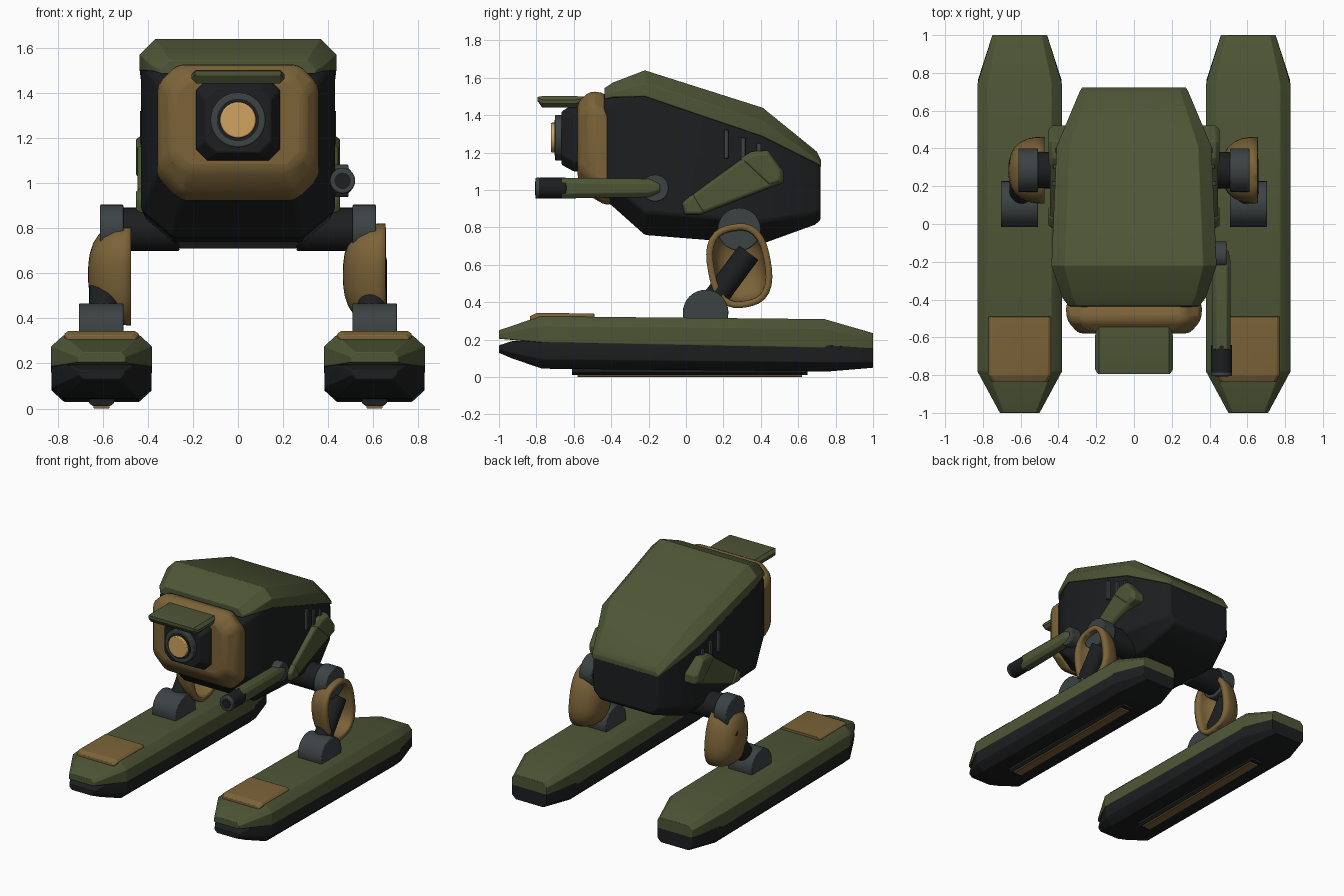
import bpy, bmesh
from math import radians
from mathutils import Vector, Matrix

if "Cube" in bpy.data.objects:
    bpy.data.objects.remove(bpy.data.objects["Cube"])


def material(name, rgb):
    m = bpy.data.materials.new(name)
    m.diffuse_color = (*rgb, 1)
    m.use_nodes = True
    m.node_tree.nodes["Principled BSDF"].inputs["Base Color"].default_value = m.diffuse_color
    return m


GREEN = material("olive", (0.075, 0.092, 0.036))
TAN = material("tan", (0.20, 0.125, 0.04))
DARK = material("charcoal", (0.012, 0.013, 0.014))
STEEL = material("steel", (0.045, 0.055, 0.057))
AMBER = material("amber", (0.62, 0.37, 0.11))


def finish(name, bm, mat, bevel=0):
    bmesh.ops.recalc_face_normals(bm, faces=bm.faces)
    me = bpy.data.meshes.new(name)
    bm.to_mesh(me)
    bm.free()
    me.materials.append(mat)
    ob = bpy.data.objects.new(name, me)
    bpy.context.collection.objects.link(ob)
    if bevel:
        b = ob.modifiers.new("bevel", "BEVEL")
        b.width, b.segments, b.limit_method = bevel, 2, "ANGLE"
        b.angle_limit = radians(25)
    return ob


def loft(name, sections, mat, bevel=0):
    """Skin matching loops of points and cap both ends."""
    bm = bmesh.new()
    loops = [[bm.verts.new(p) for p in s] for s in sections]
    n = len(loops[0])
    for a, b in zip(loops, loops[1:]):
        for i in range(n):
            j = (i + 1) % n
            bm.faces.new((a[i], a[j], b[j], b[i]))
    bm.faces.new(loops[0])
    bm.faces.new(loops[-1])
    return finish(name, bm, mat, bevel)


def octo(y, w, z0, z1, bottom, top, cx=0):
    """Chamfered rectangle across x at depth y; chamfers are (dx, dz)."""
    (bx, bz), (tx, tz) = bottom, top
    half = [(w - bx, z0), (w, z0 + bz), (w, z1 - tz), (w - tx, z1)]
    return [(cx + x, y, z) for x, z in half] + [(cx - x, y, z) for x, z in half[::-1]]


def cyl(name, p0, p1, r, mat, bevel=0.006):
    p0, p1 = Vector(p0), Vector(p1)
    d = p1 - p0
    bm = bmesh.new()
    rot = d.to_track_quat("Z", "Y").to_matrix().to_4x4()
    bmesh.ops.create_cone(bm, cap_ends=True, segments=32, radius1=r, radius2=r, depth=d.length,
                          matrix=Matrix.Translation((p0 + p1) / 2) @ rot)
    return finish(name, bm, mat, bevel)


def side_plate(name, s, pts, layers, mat, bevel=0):
    """Outline in (y, z) stacked along x; layers are (x, scale)."""
    cy = sum(p[0] for p in pts) / len(pts)
    cz = sum(p[1] for p in pts) / len(pts)
    return loft(name, [[(s * x, cy + (y - cy) * k, cz + (z - cz) * k) for y, z in pts]
                       for x, k in layers], mat, bevel)


# Hull
loft("hull", [
    octo(-0.45, 0.33, 0.95, 1.50, (0.11, 0.10), (0.08, 0.08)),
    octo(-0.40, 0.37, 0.92, 1.54, (0.12, 0.11), (0.07, 0.08)),
    octo(-0.22, 0.43, 0.76, 1.61, (0.14, 0.12), (0.08, 0.08)),
    octo(0.40, 0.405, 0.71, 1.42, (0.14, 0.12), (0.08, 0.08)),
    octo(0.69, 0.285, 0.815, 1.185, (0.06, 0.06), (0.04, 0.04)),
    octo(0.72, 0.265, 0.84, 1.15, (0.05, 0.05), (0.03, 0.03))], DARK, 0.012)

# Upper shell: (y, half width, lower edge, top)
loft("upper_shell", [octo(y, w, a, b, (0.005, 0.005), (0.07 * k, 0.07 * k)) for y, w, a, b, k in (
    (-0.435, 0.345, 1.485, 1.545, 0.6), (-0.39, 0.38, 1.495, 1.575, 0.8),
    (-0.22, 0.437, 1.50, 1.64, 1), (0.41, 0.41, 1.285, 1.44, 1),
    (0.70, 0.288, 1.14, 1.205, 0.6), (0.722, 0.275, 1.125, 1.16, 0.3))], GREEN, 0.018)

# Face frame, camera and visor
c = (0.10, 0.10)
loft("face_frame", [
    octo(-0.40, 0.35, 0.915, 1.49, c, c), octo(-0.45, 0.36, 0.93, 1.52, c, c),
    octo(-0.51, 0.355, 0.965, 1.53, c, (0.08, 0.08)),
    octo(-0.58, 0.295, 1.06, 1.47, (0.07, 0.07), (0.07, 0.07))], TAN, 0.025)
c = (0.05, 0.05)
loft("camera_housing", [octo(-0.56, 0.187, 1.10, 1.46, c, c), octo(-0.60, 0.187, 1.10, 1.46, c, c),
                        octo(-0.665, 0.145, 1.135, 1.42, c, c)], DARK, 0.006)
cyl("camera_ring", (0, -0.64, 1.28), (0, -0.70, 1.28), 0.122, STEEL)
cyl("camera_recess", (0, -0.66, 1.28), (0, -0.704, 1.28), 0.094, DARK, 0)
cyl("camera_lens", (0, -0.66, 1.28), (0, -0.722, 1.28), 0.08, AMBER)
c = (0.02, 0.02)
loft("visor", [octo(-0.795, 0.19, 1.478, 1.498, (0.003, 0.003), (0.003, 0.003)),
               octo(-0.77, 0.206, 1.442, 1.502, c, c), octo(-0.59, 0.206, 1.442, 1.502, c, c),
               octo(-0.545, 0.195, 1.47, 1.50, (0.01, 0.01), (0.01, 0.01))], GREEN)

# Side arm on the right only
ax, az = 0.464, 1.01
cyl("gun_pivot", (0.38, -0.165, az), (0.49, -0.165, az), 0.072, STEEL)
c = (0.02, 0.025)
loft("gun_body", [octo(-0.665, 0.048, 0.955, 1.065, c, c, ax), octo(-0.20, 0.048, 0.962, 1.06, c, c, ax),
                  octo(-0.14, 0.035, 0.975, 1.045, c, c, ax)], GREEN, 0.004)
cyl("gun_barrel", (ax, -0.64, az), (ax, -0.79, az), 0.056, DARK)
cyl("gun_muzzle", (ax, -0.78, az), (ax, -0.805, az), 0.056, STEEL)
cyl("gun_bore", (ax, -0.78, az), (ax, -0.807, az), 0.036, DARK, 0)

arm = [(0.35, 1.205), (0.44, 1.21), (0.52, 1.10), (0.52, 1.04),
       (0.08, 0.87), (-0.005, 0.87), (-0.02, 0.93), (0.02, 0.965)]
cap = arm[:4] + [(0.45, 1.015), (0.29, 1.165)]
tip = [(0.10, 0.88), (0.08, 0.87), (-0.005, 0.87), (-0.02, 0.93), (0.02, 0.965), (0.04, 0.977)]

for s, side in ((1, "right"), (-1, "left")):
    cx = 0.605 * s
    # Flank armour and vents
    side_plate(f"{side}_flank_arm", s, arm, ((0.34, 1), (0.425, 1), (0.445, 0.88)), GREEN, 0.008)
    side_plate(f"{side}_flank_cap", s, cap, ((0.34, 1.02), (0.43, 1.02), (0.453, 0.8)), GREEN, 0.006)
    side_plate(f"{side}_flank_tip", s, tip, ((0.36, 1.04), (0.435, 1.04), (0.453, 0.8)), GREEN, 0.006)
    for i, (y, z0, z1) in enumerate(((0.215, 1.17, 1.32), (0.305, 1.15, 1.28), (0.39, 1.15, 1.25))):
        x = 0.425 - 0.008 * i
        side_plate(f"{side}_vent_{i + 1}", s, [(y - .012, z0), (y + .012, z0), (y + .012, z1), (y - .012, z1)],
                   ((0.36, 1), (x + 0.01, 1)), STEEL, 0.003)

    # Leg: hip, strut, ankle
    cyl(f"{side}_hip_axle", (0.26 * s, 0.285, 0.795), (0.515 * s, 0.285, 0.795), 0.096, DARK)
    cyl(f"{side}_hip_joint", (0.508 * s, 0.285, 0.79), (0.612 * s, 0.285, 0.79), 0.115, STEEL)
    cyl(f"{side}_leg_strut", (0.595 * s, 0.335, 0.665), (0.595 * s, 0.11, 0.36), 0.065, DARK)
    cyl(f"{side}_ankle_joint", (0.508 * s, 0.105, 0.345), (0.705 * s, 0.105, 0.345), 0.122, STEEL)

    # Knee guard: hollow bowl, opening towards +x on both legs
    bm = bmesh.new()
    bmesh.ops.create_uvsphere(bm, u_segments=28, v_segments=16, radius=1)
    bmesh.ops.bisect_plane(bm, geom=bm.verts[:] + bm.edges[:] + bm.faces[:], dist=1e-4,
                           plane_co=(0, 0, 0), plane_no=(1, 0, 0), clear_outer=True)
    for v in bm.verts:  # squarer than an ellipsoid
        n = sum(abs(a) ** 2.6 for a in v.co) ** (1 / 2.6)
        v.co /= n
    bmesh.ops.transform(bm, verts=bm.verts, matrix=Matrix.Translation((0.655 if s > 0 else -0.475, 0.285, 0.595))
                        @ Matrix.Rotation(radians(10), 4, "X") @ Matrix.Diagonal((0.19, 0.17, 0.225, 1)))
    guard = finish(f"{side}_knee_guard", bm, TAN)
    sol = guard.modifiers.new("shell", "SOLIDIFY")
    sol.thickness, sol.offset = 0.035, -1

    # Ski foot: upper and lower halves
    d = (0.004, 0.004)
    t = (0.055, 0.05)
    loft(f"{side}_ski_top", [
        octo(-1.0, 0.105, 0.205, 0.25, d, (0.02, 0.02), cx), octo(-0.78, 0.224, 0.185, 0.325, d, t, cx),
        octo(0.74, 0.224, 0.155, 0.31, d, t, cx), octo(1.0, 0.145, 0.15, 0.235, d, (0.03, 0.03), cx)],
        GREEN, 0.006)
    loft(f"{side}_ski_base", [
        octo(-1.0, 0.10, 0.13, 0.17, (0.02, 0.02), d, cx), octo(-0.93, 0.14, 0.10, 0.192, (0.03, 0.03), d, cx),
        octo(-0.77, 0.222, 0.045, 0.20, t, d, cx), octo(0.76, 0.222, 0.03, 0.17, t, d, cx),
        octo(1.0, 0.145, 0.05, 0.158, (0.03, 0.03), d, cx)], DARK, 0.006)

    # Toe plate and underside runner
    e = (0.015, 0.012)
    loft(f"{side}_toe_plate", [octo(-0.835, 0.15, 0.30, 0.325, d, e, cx), octo(-0.80, 0.165, 0.30, 0.343, d, e, cx),
                               octo(-0.49, 0.165, 0.30, 0.34, d, e, cx)], TAN, 0.004)
    loft(f"{side}_runner", [octo(y, 0.055, 0.012, 0.06, e, d, cx) for y in (-0.61, 0.65)], DARK)
    loft(f"{side}_runner_strip", [octo(y, 0.036, 0.0, 0.03, d, d, cx) for y in (-0.58, 0.62)], TAN)

bpy.ops.object.select_all(action="SELECT")
bpy.context.view_layer.objects.active = bpy.context.selected_objects[0]
bpy.ops.object.shade_smooth_by_angle(angle=radians(28))
